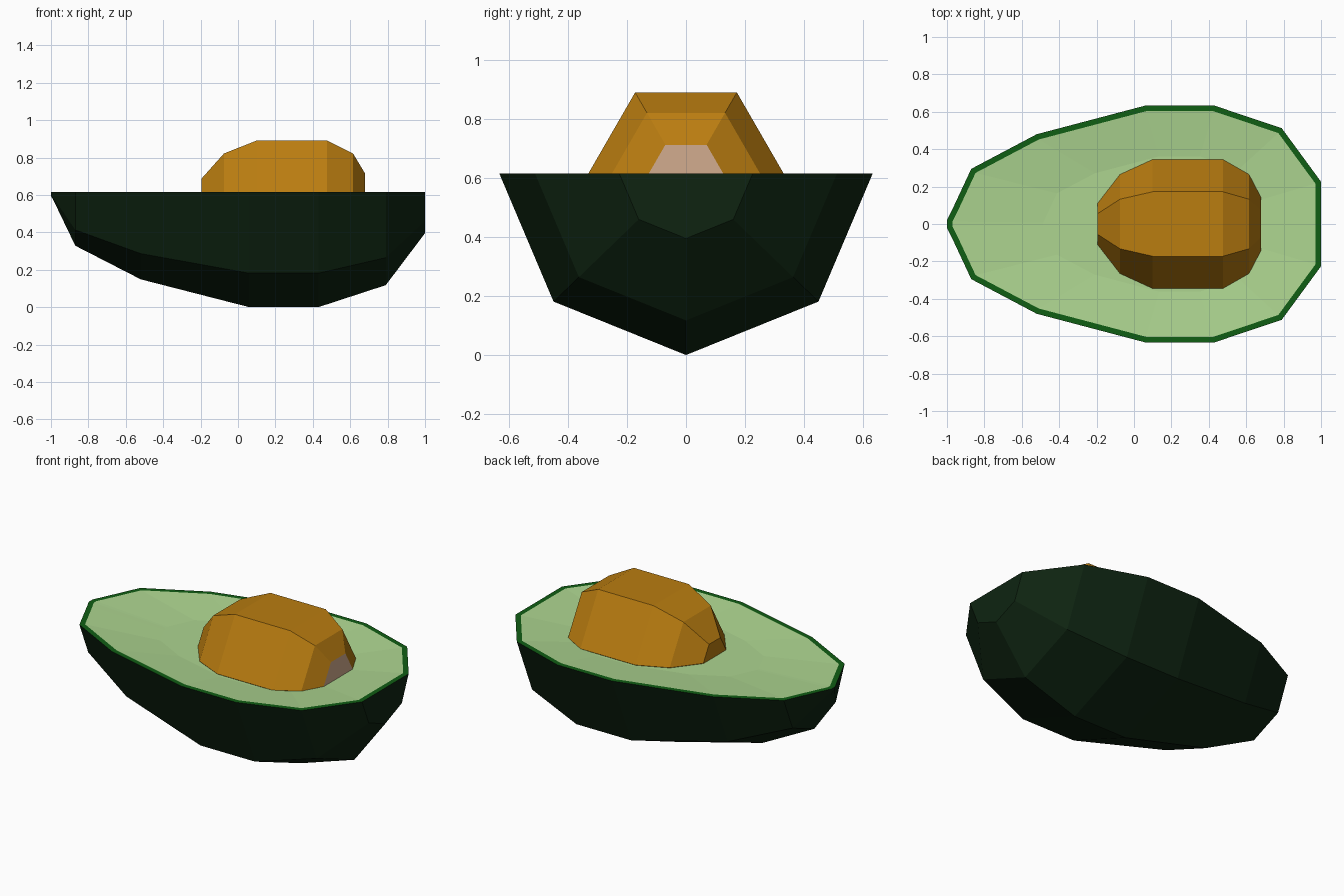
import bpy, bmesh, math

if "Cube" in bpy.data.objects:
    bpy.data.objects.remove(bpy.data.objects["Cube"])


def material(name, r, g, b):
    lin = [((c / 255 + 0.055) / 1.055) ** 2.4 if c > 10 else c / 255 / 12.92 for c in (r, g, b)]
    m = bpy.data.materials.new(name)
    m.diffuse_color = (*lin, 1)
    m.use_nodes = True
    m.node_tree.nodes["Principled BSDF"].inputs["Base Color"].default_value = m.diffuse_color
    return m


SKIN = material("dark_green_skin", 14, 36, 17)
RIM = material("green_rim", 16, 94, 20)
FLESH = material("pale_green_flesh", 173, 213, 144)
PIT = material("amber_pit", 186, 125, 16)
SPOT = material("pink_pit_end", 210, 172, 142)


def loft(bm, stations, section, closed):
    """Skin a (y, z) section scaled by radius r along x; cap both ends."""
    rings = [[bm.verts.new((x, y * r, z0 + z * r)) for y, z in section]
             for x, r, z0 in stations]
    n = len(section)
    for a, b in zip(rings, rings[1:]):
        for i in range(n if closed else n - 1):
            j = (i + 1) % n
            bm.faces.new((a[i], a[j], b[j], b[i]))
    caps = [bm.faces.new(rings[0]), bm.faces.new(rings[-1])]
    return rings, caps


def finish(bm, name, mats):
    me = bpy.data.meshes.new(name)
    bm.to_mesh(me)
    bm.free()
    for m in mats:
        me.materials.append(m)
    ob = bpy.data.objects.new(name, me)
    bpy.context.collection.objects.link(ob)
    return ob


# Fruit half: faceted hull, open at the cut plane
TOP = 0.615
hull = [(-1, 0.02), (-0.975, 0.07), (-0.87, 0.295), (-0.52, 0.48), (0.06, 0.633),
        (0.43, 0.633), (0.79, 0.512), (1, 0.226)]
section = [(-1, 0), (-0.71, -0.685), (0, -TOP / 0.633), (0.71, -0.685), (1, 0)]
bm = bmesh.new()
rings, _ = loft(bm, [(x, r, TOP) for x, r in hull], section, False)

# Cut face: one outline polygon, inset once for the rim and once for the dish
cut = bm.faces.new([r[0] for r in rings] + [r[-1] for r in reversed(rings)])
bmesh.ops.recalc_face_normals(bm, faces=bm.faces)
rim = bmesh.ops.inset_region(bm, faces=[cut], thickness=0.03, use_even_offset=True)["faces"]
dish = bmesh.ops.inset_region(bm, faces=[cut], thickness=0.0)["faces"]
for f in rim:
    f.material_index = 1
for f in dish + [cut]:
    f.material_index = 2
for v in cut.verts:
    v.co.x = 0.24 + (v.co.x - 0.24) * 0.6
    v.co.y *= 0.6
    v.co.z = TOP - 0.025
finish(bm, "avocado_half", [SKIN, RIM, FLESH])

# Pit: hexagonal loft half sunk in the dish, with a pale blunt end
hexagon = [(math.cos(math.radians(a)), math.sin(math.radians(a))) for a in range(0, 360, 60)]
profile = [(-0.195, 0.11), (-0.075, 0.265), (0.1, 0.345), (0.475, 0.345), (0.615, 0.265), (0.68, 0.14)]
bm = bmesh.new()
_, caps = loft(bm, [(x, r, 0.592) for x, r in profile], hexagon, True)
caps[1].material_index = 1
bmesh.ops.recalc_face_normals(bm, faces=bm.faces)
finish(bm, "pit", [PIT, SPOT])
